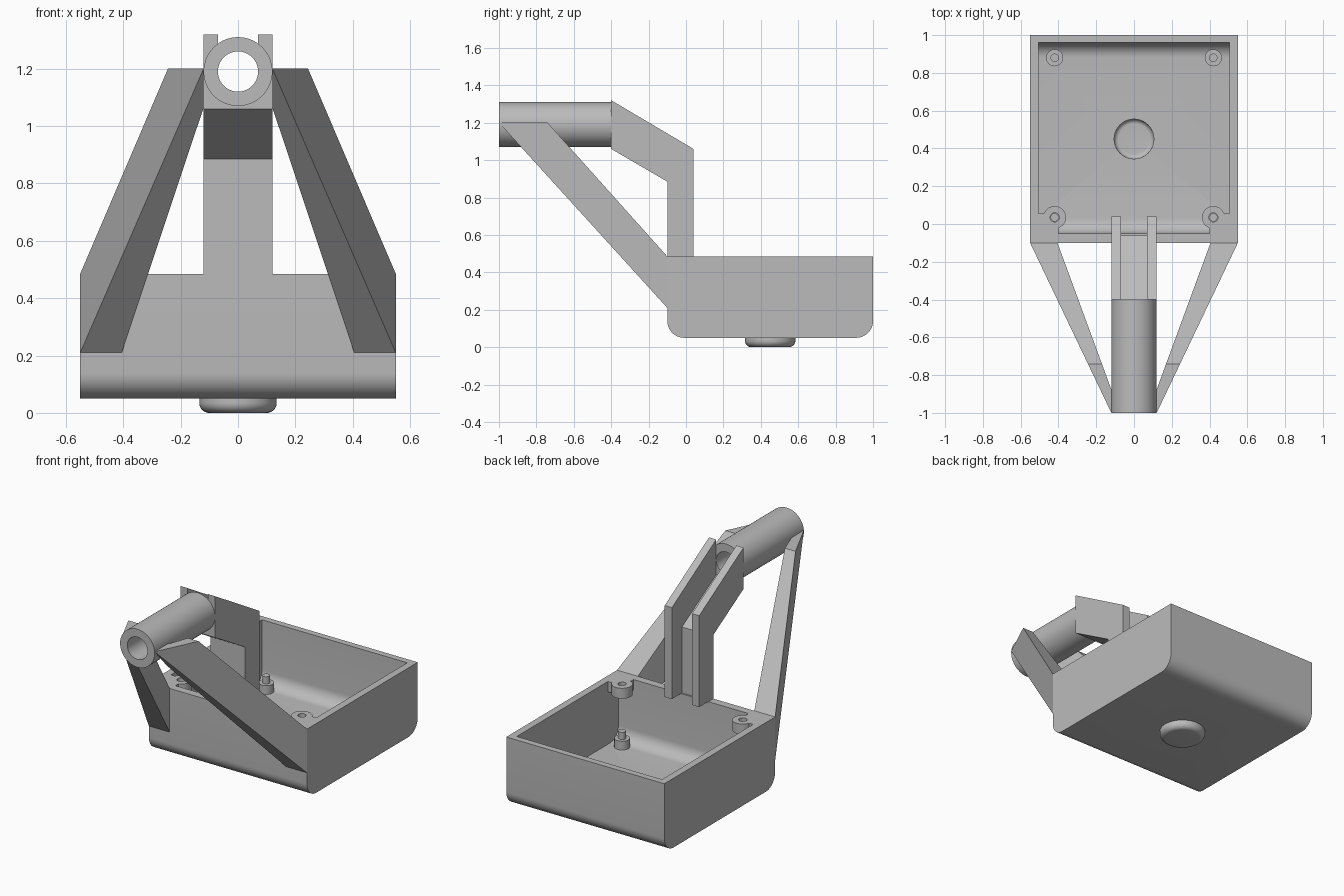
import bpy, bmesh, math
from mathutils import Vector

if "Cube" in bpy.data.objects:
    bpy.data.objects.remove(bpy.data.objects["Cube"], do_unlink=True)

grey = bpy.data.materials.new("light grey plastic")
grey.use_nodes = True
colour = (0.5, 0.5, 0.5, 1)
grey.diffuse_color = colour
grey.node_tree.nodes["Principled BSDF"].inputs["Base Color"].default_value = colour


def finish(name, bm):
    """Turn a bmesh into a shaded object with edges kept sharp."""
    bmesh.ops.recalc_face_normals(bm, faces=bm.faces)
    mesh = bpy.data.meshes.new(name)
    bm.to_mesh(mesh)
    bm.free()
    obj = bpy.data.objects.new(name, mesh)
    bpy.context.collection.objects.link(obj)
    mesh.materials.append(grey)
    smooth(obj)
    return obj


def smooth(obj):
    bpy.ops.object.select_all(action="DESELECT")
    obj.select_set(True)
    bpy.context.view_layer.objects.active = obj
    bpy.ops.object.shade_smooth_by_angle(angle=math.radians(30))


def prism_mesh(points, axis, lo, hi):
    """Extrude a 2D outline: (y, z) along x, or (x, y) along z."""
    bm = bmesh.new()
    place = (lambda p: (lo, *p)) if axis == "x" else (lambda p: (*p, lo))
    face = bm.faces.new([bm.verts.new(place(p)) for p in points])
    out = bmesh.ops.extrude_face_region(bm, geom=[face])
    step = Vector((hi - lo, 0, 0) if axis == "x" else (0, 0, hi - lo))
    verts = [v for v in out["geom"] if isinstance(v, bmesh.types.BMVert)]
    bmesh.ops.translate(bm, vec=step, verts=verts)
    return bm


def prism(name, points, axis, lo, hi):
    return finish(name, prism_mesh(points, axis, lo, hi))


def lathe(name, profile, centre, steps=64):
    """Spin a closed (radius, height) outline about an upright axis."""
    bm = bmesh.new()
    verts = [bm.verts.new((r, 0, z)) for r, z in profile]
    edges = [bm.edges.new((a, b)) for a, b in zip(verts, verts[1:] + verts[:1])]
    bmesh.ops.spin(bm, geom=verts + edges, cent=(0, 0, 0), axis=(0, 0, 1),
                   angle=2 * math.pi, steps=steps)
    bmesh.ops.remove_doubles(bm, verts=bm.verts, dist=1e-5)
    bmesh.ops.translate(bm, vec=(*centre, 0), verts=bm.verts)
    return finish(name, bm)


def arc(cx, cy, r, start, end, n=10):
    angles = [math.radians(start + (end - start) * i / n) for i in range(n + 1)]
    return [(cx + r * math.cos(a), cy + r * math.sin(a)) for a in angles]


def trough(y0, y1, z0, z1, r):
    """Side outline with both lower corners rounded."""
    return ([(y0, z1)] + arc(y0 + r, z0 + r, r, 180, 270)
            + arc(y1 - r, z0 + r, r, 270, 360) + [(y1, z1)])


def combine(obj, tool, operation):
    mod = obj.modifiers.new("combine", "BOOLEAN")
    mod.operation, mod.object, mod.solver = operation, tool, "EXACT"
    bpy.context.view_layer.objects.active = obj
    bpy.ops.object.modifier_apply(modifier=mod.name)
    bpy.data.objects.remove(tool, do_unlink=True)
    smooth(obj)


# Open tray with a hollow round foot under its floor
tray = prism("tray", trough(-0.1, 1, 0.05, 0.485, 0.09), "x", -0.55, 0.55)
combine(tray, prism("cavity", trough(-0.05, 0.96, 0.09, 0.6, 0.08),
                    "x", -0.505, 0.505), "DIFFERENCE")
foot_profile = [(0, 0)] + arc(0.1, 0.035, 0.035, -90, 0) + [(0.135, 0.07), (0, 0.07)]
combine(tray, lathe("foot", foot_profile, (0, 0.45)), "UNION")
dish_profile = [(0, 0.035)] + arc(0.08, 0.06, 0.025, -90, 0) + [(0.105, 0.15), (0, 0.15)]
combine(tray, lathe("foot_hollow", dish_profile, (0, 0.45)), "DIFFERENCE")

# Corner posts with pins, and drilled tabs at the front corners
for side, label in ((1, "left"), (-1, "right")):
    x = side * 0.42
    for y, end in ((0.035, "front"), (0.88, "back")):
        lathe(f"{end}_{label}_post",
              [(0, 0.08), (0.045, 0.08), (0.045, 0.145), (0.022, 0.145),
               (0.022, 0.19), (0, 0.19)], (x, y), 32)
    tab = prism(f"{label}_tab", [(side * a, b) for a, b in
                ((0.4, -0.05), (0.505, -0.05), (0.505, 0.055), (0.4, 0.055))],
                "z", 0.42, 0.485)
    combine(tab, prism("tab_boss", arc(x, 0.035, 0.06, 0, 354, 59),
                       "z", 0.42, 0.485), "UNION")
    combine(tab, prism("tab_hole", arc(x, 0.035, 0.024, 0, 348, 29),
                       "z", 0.3, 0.6), "DIFFERENCE")

# Bracket: two cheeks joined by a thin front web
cheek = [(-0.4, 1.32), (0.04, 1.06), (0.04, 0.485), (-0.1, 0.485),
         (-0.1, 0.885), (-0.4, 1.06)]
web = [(-0.4, 1.06), (-0.1, 0.885), (-0.1, 0.485), (-0.06, 0.485),
       (-0.06, 0.9), (-0.4, 1.098)]
prism("left_cheek", cheek, "x", 0.07, 0.12)
prism("right_cheek", cheek, "x", -0.12, -0.07)
prism("bracket_web", web, "x", -0.07, 0.07)

# Horizontal tube
tube = lathe("tube", [(0.07, 0), (0.12, 0), (0.12, 0.6), (0.07, 0.6)], (0, 0))
tube.rotation_euler.x = math.pi / 2
tube.location = (0, -0.4, 1.19)

# Slanting arms: plan outline trimmed above and below by sloping planes
for side, label in ((1, "left"), (-1, "right")):
    plan = [(side * a, b) for a, b in
            ((0.55, -0.1), (0.405, -0.1), (0.12, -0.876), (0.12, -1))]
    bm = prism_mesh(plan, "z", 0, 1.2)
    for point, normal in (((0, -0.1, 0.485), (0, 0.715, 0.64)),
                          ((0, -0.1, 0.21), (0, -0.99, -0.9))):
        cut = bmesh.ops.bisect_plane(bm, geom=bm.verts[:] + bm.edges[:] + bm.faces[:],
                                     plane_co=point, plane_no=normal, clear_outer=True)
        rim = [e for e in bm.edges if e.is_boundary]
        bmesh.ops.holes_fill(bm, edges=rim)
        bmesh.ops.remove_doubles(bm, verts=bm.verts, dist=1e-4)
    finish(f"{label}_arm", bm)
